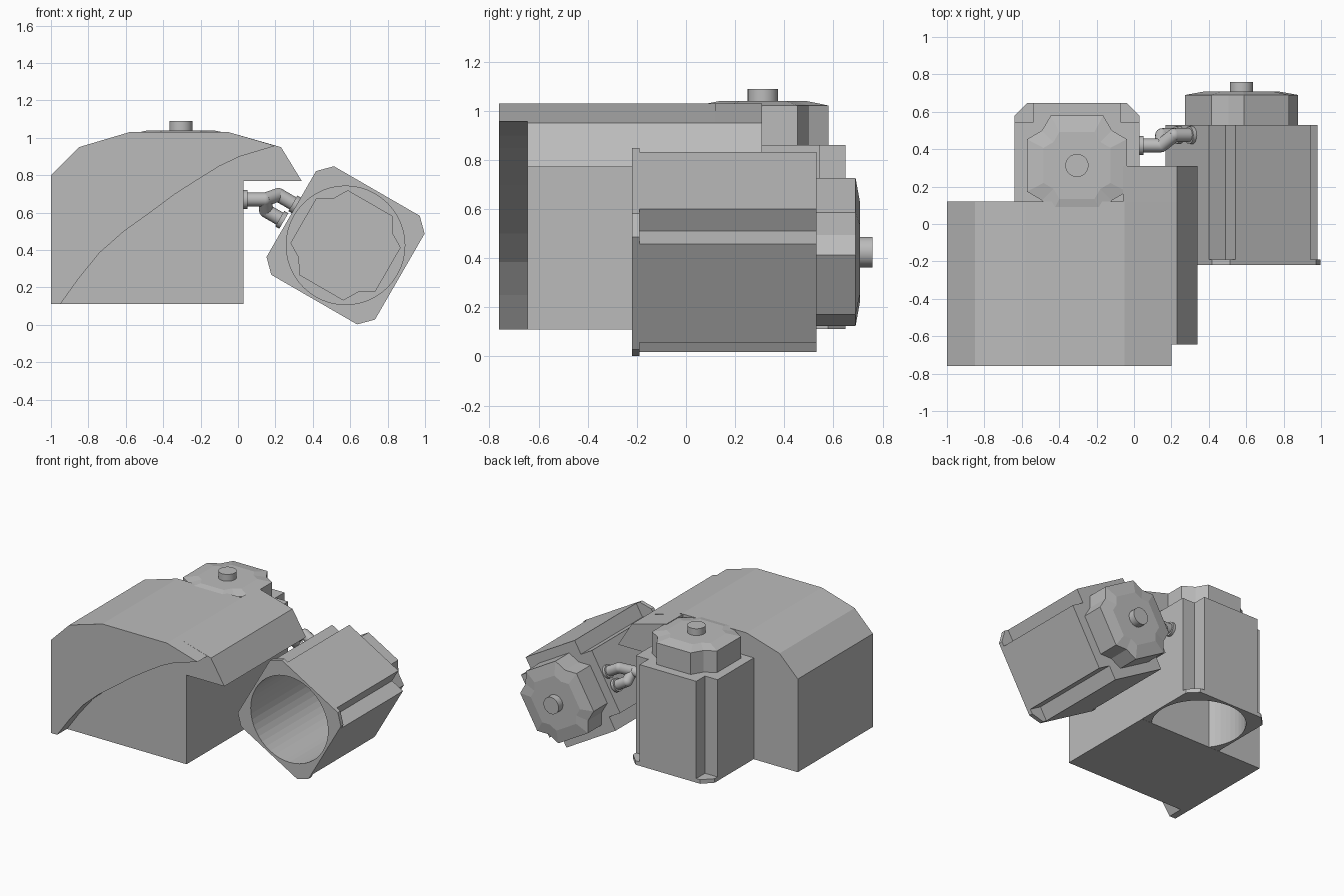
import bpy, bmesh, math
from mathutils import Matrix, Vector

if "Cube" in bpy.data.objects:
    bpy.data.objects.remove(bpy.data.objects["Cube"])

GREY = bpy.data.materials.new("plain grey")
GREY.diffuse_color = (0.5, 0.5, 0.5, 1)
GREY.use_nodes = True
GREY.node_tree.nodes["Principled BSDF"].inputs["Base Color"].default_value = GREY.diffuse_color


def add_object(name, bm, smooth=False):
    bmesh.ops.recalc_face_normals(bm, faces=bm.faces[:])
    mesh = bpy.data.meshes.new(name)
    bm.to_mesh(mesh)
    bm.free()
    mesh.materials.append(GREY)
    ob = bpy.data.objects.new(name, mesh)
    bpy.context.collection.objects.link(ob)
    if smooth:
        bpy.ops.object.select_all(action='DESELECT')
        ob.select_set(True)
        bpy.context.view_layer.objects.active = ob
        bpy.ops.object.shade_smooth_by_angle(angle=math.radians(35))
    return ob


def loft(rings):
    """Closed solid through rings of equal point count."""
    bm = bmesh.new()
    vr = [[bm.verts.new(p) for p in r] for r in rings]
    n = len(vr[0])
    for a, b in zip(vr, vr[1:]):
        for i in range(n):
            bm.faces.new((a[i], a[(i + 1) % n], b[(i + 1) % n], b[i]))
    bm.faces.new(vr[0][::-1])
    bm.faces.new(vr[-1])
    return bm


def prism(pts, z0, z1):
    return loft([[(x, y, z) for x, y in pts] for z in (z0, z1)])


def slab(pts, y0, y1):
    return loft([[(x, y, z) for x, z in pts] for y in (y0, y1)])


def circle(r, n):
    return [(r * math.cos(2 * math.pi * i / n), r * math.sin(2 * math.pi * i / n))
            for i in range(n)]


def four_way(corner):
    """Repeat one corner's points around four quarter turns."""
    out = []
    for k in range(4):
        for p in corner:
            q = Matrix.Rotation(k * math.pi / 2, 2) @ Vector(p)
            out.append((q.x, q.y))
    return out


def cut(ob, *cutters):
    """Subtract cutter solids and bake the result."""
    for c in cutters:
        m = ob.modifiers.new("cut", 'BOOLEAN')
        m.operation, m.solver, m.object = 'DIFFERENCE', 'EXACT', c
    dg = bpy.context.evaluated_depsgraph_get()
    mesh = bpy.data.meshes.new_from_object(ob.evaluated_get(dg))
    ob.modifiers.clear()
    ob.data = mesh


# Main housing with overhanging hood lip
top = [(-1, 0.8), (-0.85, 0.95), (-0.58, 1.03), (-0.05, 1.03)]
body = [(-1, 0.11)] + top + [(0.23, 0.95), (0.34, 0.77), (0.03, 0.77), (0.03, 0.11)]
add_object("housing", slab(body, -0.645, 0.12))

# Front shield with a curved lower edge
arc = [(0.2, 0.957), (0.01, 0.9), (-0.1, 0.848), (-0.2, 0.786), (-0.34, 0.697),
       (-0.47, 0.6), (-0.61, 0.5), (-0.74, 0.385), (-0.85, 0.25), (-0.95, 0.11)]
add_object("front_shield", slab([(-1, 0.11)] + top + arc, -0.76, -0.645))

# Hood extension at the back
lip = [(-0.06, 1.03), (0.23, 0.95), (0.34, 0.77), (0.03, 0.77), (-0.06, 0.8)]
add_object("hood_extension", slab(lip, 0.12, 0.31))

# Motor unit parts, built around local z
H, L = 0.335, 0.75
notched = four_way([(H, 0.232), (0.232, 0.232), (0.232, H)])
chamfered = four_way([(H, 0.265), (0.265, H)])
cap_line = four_way([(0.267, 0.14), (0.187, 0.187), (0.14, 0.267)])


def scaled(pts, s, z):
    return [(x * s, y * s, z) for x, y in pts]


case = add_object("motor_case", prism(notched, 0.03, L))
flange = add_object("motor_flange", prism(chamfered, 0, 0.03))
cap = add_object("motor_cap", loft([scaled(cap_line, 1, L), scaled(cap_line, 1, L + 0.16),
                                    scaled(cap_line, 0.67, L + 0.178)]))
knob = add_object("motor_knob", prism(circle(0.062, 24), L + 0.165, L + 0.228), True)
bore = add_object("bore_cutter", prism(circle(0.317, 48), -0.1, L - 0.008))
cavity = add_object("cavity_cutter", loft([scaled(cap_line, 0.97, L - 0.05),
                                           scaled(cap_line, 0.97, L + 0.15)]))
cut(case, bore, cavity)
cut(flange, bore)
cut(cap, cavity)
for c in (bore, cavity):
    bpy.data.objects.remove(c)

# Place an upright motor behind the housing and a tilted one at the side
upright = Matrix.Translation((-0.305, 0.313, 0.111))
tilted = (Matrix.Translation((0.575, -0.22, 0.425)) @ Matrix.Rotation(math.radians(30), 4, 'Y')
          @ Matrix.Rotation(math.radians(-90), 4, 'X'))
for ob in (case, flange, cap, knob):
    twin = ob.copy()
    bpy.context.collection.objects.link(twin)
    twin.name = "tilted_" + ob.name
    ob.name = "upright_" + ob.name
    ob.matrix_world = upright
    twin.matrix_world = tilted


# Pipes joining the two motors
def rod(name, a, b, r):
    a, b = Vector(a), Vector(b)
    d = b - a
    bm = prism(circle(r, 16), 0, d.length)
    bm.transform(Matrix.Translation(a) @ d.to_track_quat('Z', 'Y').to_matrix().to_4x4())
    add_object(name, bm, True)


def elbow(p, r):
    bm = bmesh.new()
    bmesh.ops.create_uvsphere(bm, u_segments=16, v_segments=8, radius=r)
    bm.transform(Matrix.Translation(p))
    add_object("pipe_elbow", bm, True)


R = 0.037
start, bend, joint = (0.03, 0.42, 0.67), (0.145, 0.42, 0.67), (0.15, 0.475, 0.61)
upper, end_low, end_high = (0.215, 0.475, 0.695), (0.245, 0.475, 0.555), (0.315, 0.475, 0.637)
for a, b in ((start, bend), (bend, joint), (joint, end_low), (bend, upper), (upper, end_high)):
    rod("pipe", a, b, R)
for p in (bend, joint, upper):
    elbow(p, R)

# Pipe collars against the motor walls
rod("pipe_collar", start, (0.05, 0.42, 0.67), 0.05)
for e in (end_low, end_high):
    out = Vector(e) + Vector((-0.866, 0, 0.5)) * 0.025
    rod("pipe_collar", e, out, 0.048)
